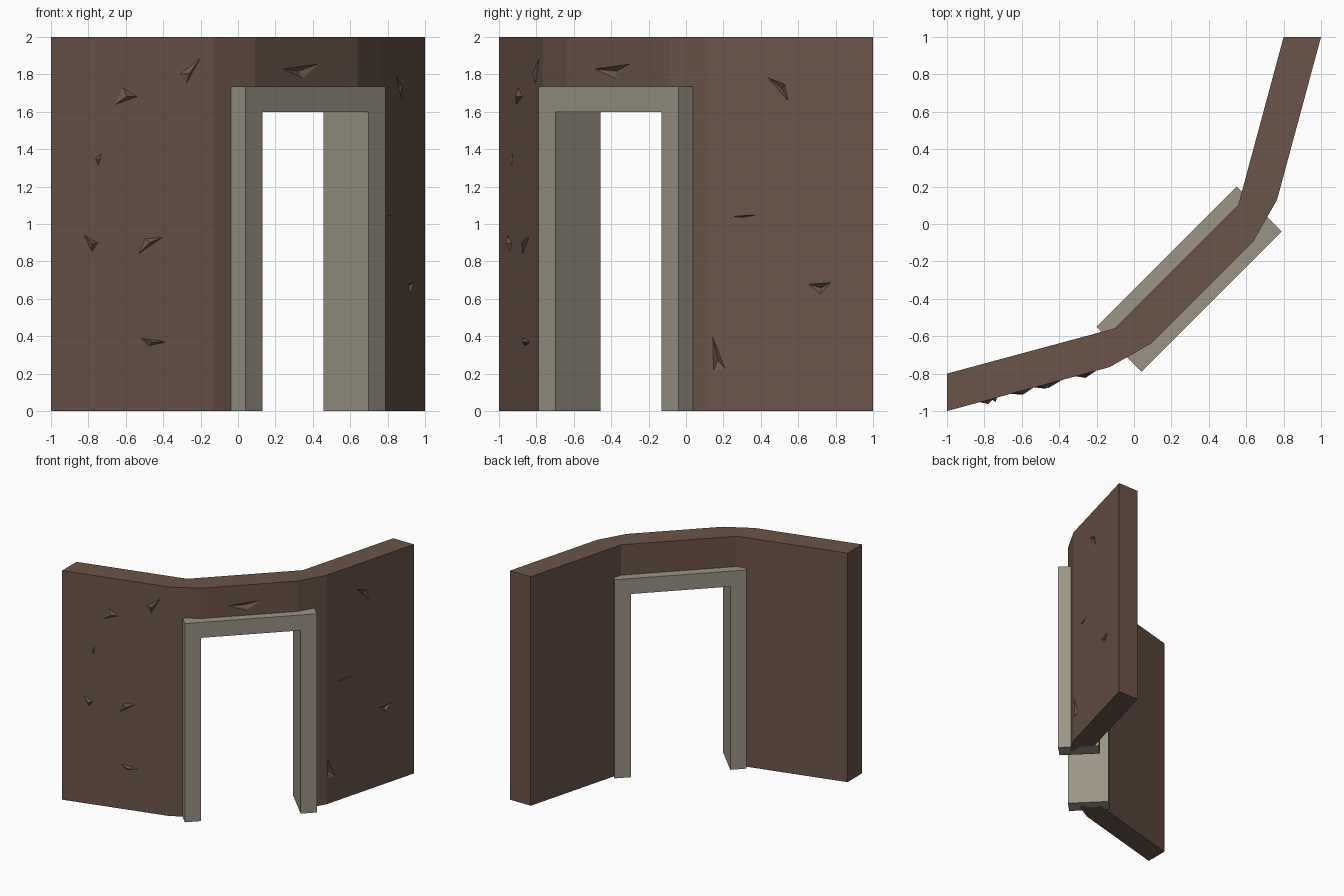
import bpy, bmesh
from mathutils import Vector

if "Cube" in bpy.data.objects:
    bpy.data.objects.remove(bpy.data.objects["Cube"])

R = 2 ** -0.5
ALONG, OUT = Vector((R, R, 0)), Vector((R, -R, 0))   # door directions


def material(name, color):
    m = bpy.data.materials.new(name)
    m.diffuse_color = (*color, 1)
    m.use_nodes = True
    m.node_tree.nodes["Principled BSDF"].inputs["Base Color"].default_value = m.diffuse_color
    return m


def finish(bm, name, mat=None):
    bmesh.ops.recalc_face_normals(bm, faces=bm.faces)
    me = bpy.data.meshes.new(name)
    bm.to_mesh(me)
    bm.free()
    ob = bpy.data.objects.new(name, me)
    bpy.context.collection.objects.link(ob)
    if mat:
        me.materials.append(mat)
    return ob


def prism(bm, pts, vec):
    """Extrude a closed outline along vec."""
    f = bm.faces.new([bm.verts.new(p) for p in pts])
    res = bmesh.ops.extrude_face_region(bm, geom=[f], use_keep_orig=True)
    vs = [g for g in res["geom"] if isinstance(g, bmesh.types.BMVert)]
    bmesh.ops.translate(bm, verts=vs, vec=vec)


def door_point(s, t, z):
    return ALONG * s + OUT * t + Vector((0, 0, z))


def chip(bm, face, pts, lift, base):
    """Three-sided flake on a wall face; pts are (x or y, height)."""
    a, b, axis = face
    a, b = Vector((*a, 0)), Vector((*b, 0))
    d = (b - a).normalized()
    n = Vector((d.y, -d.x, 0))
    ps = []
    for u, z in pts:
        p = a.lerp(b, (u - a[axis]) / (b[axis] - a[axis]))
        ps.append(Vector((p.x, p.y, z)))
    peak = ps[0] * 0.3 + ps[1] * 0.3 + ps[2] * 0.4 + n * lift
    vs = [bm.verts.new(p + n * base) for p in ps] + [bm.verts.new(peak)]
    for i in ((0, 1, 2), (0, 1, 3), (1, 2, 3), (2, 0, 3)):
        bm.faces.new([vs[k] for k in i])


brown = material("brown_plaster", (0.147, 0.089, 0.065))
stone = material("grey_stone", (0.33, 0.30, 0.235))

# Bent wall: half outline mirrored across the door's centre line
back = [(-1, -0.8), (-0.1, -0.557)]
front = [(-1, -1), (-0.13, -0.765), (0.09, -0.64)]
flip = lambda pts: [(-y, -x) for x, y in reversed(pts)]
outline = front + flip(front) + list(reversed(back + flip(back)))
bm = bmesh.new()
prism(bm, [(x, y, 0) for x, y in outline], (0, 0, 2))
wall = finish(bm, "wall", brown)

LEFT = (front[0], front[1], 0)
MID = (front[2], (0.64, -0.09), 0)
RIGHT = ((0.765, 0.13), (1, 1), 1)

# Doorway opening and sunken flakes
bm = bmesh.new()
prism(bm, [door_point(s, 0.1, z) for s, z in
           ((-0.46, -0.1), (0.46, -0.1), (0.46, 1.67), (-0.46, 1.67))], OUT * 0.7)
for face, pts in (
        (MID, ((0.23, 1.83), (0.44, 1.86), (0.35, 1.775))),
        (RIGHT, ((0.43, 1.79), (0.53, 1.75), (0.55, 1.65))),
        (RIGHT, ((0.23, 1.04), (0.39, 1.05), (0.31, 1.035))),
        (RIGHT, ((0.65, 0.68), (0.78, 0.69), (0.72, 0.62))),
        (RIGHT, ((0.14, 0.41), (0.215, 0.22), (0.145, 0.21)))):
    chip(bm, face, pts, -0.025, 0.003)
cutter = finish(bm, "wall_cutter")
cutter.hide_render = True
mod = wall.modifiers.new("cut", "BOOLEAN")
mod.operation, mod.solver, mod.object = "DIFFERENCE", "EXACT", cutter
bpy.context.view_layer.objects.active = wall
bpy.ops.object.modifier_apply(modifier=mod.name)
bpy.data.objects.remove(cutter)

# Raised flakes on the left wall
bm = bmesh.new()
for pts in (((-0.67, 1.63), (-0.62, 1.74), (-0.53, 1.68)),
            ((-0.32, 1.80), (-0.19, 1.90), (-0.28, 1.74)),
            ((-0.765, 1.35), (-0.73, 1.38), (-0.745, 1.31)),
            ((-0.83, 0.95), (-0.745, 0.90), (-0.78, 0.845)),
            ((-0.54, 0.83), (-0.39, 0.935), (-0.50, 0.925)),
            ((-0.53, 0.395), (-0.37, 0.37), (-0.48, 0.345))):
    chip(bm, LEFT, pts, 0.022, -0.004)
finish(bm, "plaster_flakes", brown)

# Stone door frame: one arch-shaped profile extruded through the wall
w, h, j, lintel = 0.53, 1.735, 0.13, 1.6
profile = [(-w, 0), (-w, h), (w, h), (w, 0),
           (w - j, 0), (w - j, lintel), (j - w, lintel), (j - w, 0)]
bm = bmesh.new()
prism(bm, [door_point(s, 0.247, z) for s, z in profile], OUT * 0.34)
finish(bm, "door_frame", stone)
